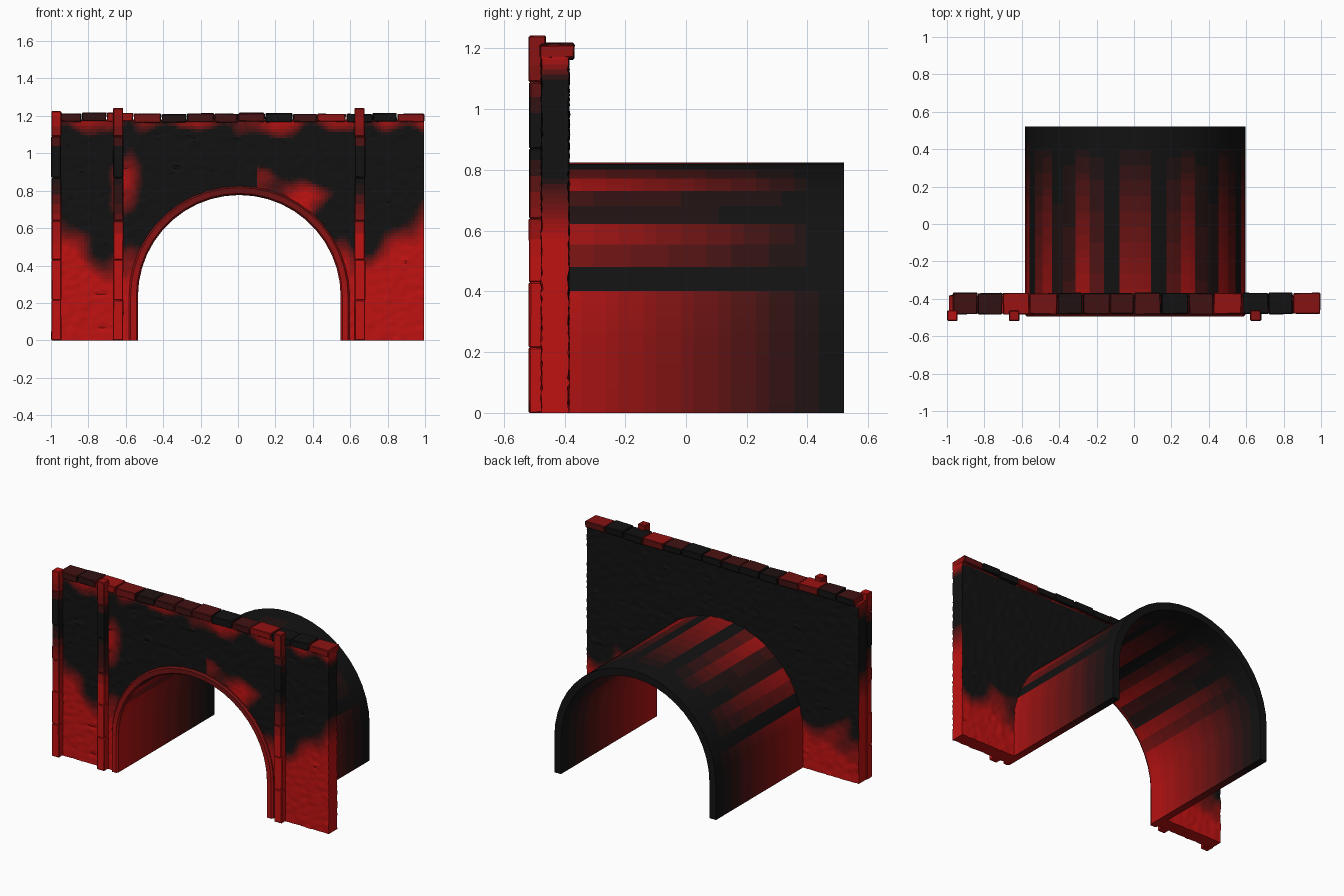
import bpy, bmesh, math, random
from mathutils import Vector, noise

if "Cube" in bpy.data.objects:
    bpy.data.objects.remove(bpy.data.objects["Cube"])

random.seed(4)
CX, SPRING = 0.007, 0.235           # arch centre x and springing height
R_IN, R_OUT = 0.542, 0.59
Y_FRONT, Y_BACK = -0.475, -0.387    # wall faces

# Shades from soot black to red
SHADES = 16
palette = []
for i in range(SHADES):
    t = i / (SHADES - 1)
    m = bpy.data.materials.new(f"soot_red_{i}")
    m.diffuse_color = (0.006 + 0.52 * t ** 1.5, 0.006, 0.006, 1)
    m.use_nodes = True
    m.node_tree.nodes["Principled BSDF"].inputs["Base Color"].default_value = m.diffuse_color
    palette.append(m)


def clamp(v):
    return max(0.0, min(1.0, v))


def blotch(x, z, f=5.0, s=0.0):
    return noise.noise(Vector((x * f + s, 3.3 + s, z * f)))


def arch_distance(x, z):
    dx = x - CX
    return (math.hypot(dx, z - SPRING) if z > SPRING else abs(dx)) - R_OUT


def facade_red(c):
    x, y, z = c
    n = blotch(x, z, 7)
    if y > -0.40 and z < 1.16:      # sooty rear face
        return clamp((0.30 - z) * 5 + 0.3 + n * 0.8)
    edge = 0.40 + 0.9 * max(0, abs(x) - 0.72)
    low = (edge - z) * 6 + 0.5 + n * 0.5
    high = (z - 1.13) * 9 + 0.2 + n * 0.9
    ring = 0.55 - arch_distance(x, z) * 6 + n * 1.1 if x > 0.1 else 0
    stain = 0.9 - math.hypot((x + 0.6) * 9, (z - 0.85) * 5) + n * 0.4
    return clamp(max(low, high, ring, stain))


def pier_red(c):
    n = blotch(c.x, c.z, 6, 2)
    return clamp(max((0.72 - c.z) * 3 + 0.4, (c.z - 1.0) * 3) + n * 0.5)


def tunnel_red(c):
    a = math.atan2(c.z - SPRING, c.x - CX)
    streak = 0.9 if c.z < 0.43 else 0.4 + 0.45 * math.sin(a * 13)
    if c.y < -0.47:
        return clamp(0.55 + (0.6 - c.z) * 0.7)
    return clamp(streak * (0.45 - c.y) / 0.85)


def finish(name, bm, colour):
    bmesh.ops.recalc_face_normals(bm, faces=bm.faces[:])
    for f in bm.faces:
        f.material_index = round(colour(f.calc_center_median()) * (SHADES - 1))
    me = bpy.data.meshes.new(name)
    bm.to_mesh(me)
    bm.free()
    for m in palette:
        me.materials.append(m)
    ob = bpy.data.objects.new(name, me)
    bpy.context.collection.objects.link(ob)
    bpy.ops.object.select_all(action='DESELECT')
    ob.select_set(True)
    bpy.context.view_layer.objects.active = ob
    bpy.ops.object.shade_smooth_by_angle(angle=0.55)
    return ob


def block(bm, lo, hi, jitter=0.0, cuts=0):
    geo = bmesh.ops.create_cube(bm, size=1)["verts"]
    for v in geo:
        v.co = Vector([lo[k] if v.co[k] < 0 else hi[k] for k in range(3)])
        v.co += Vector([random.uniform(-jitter, jitter) for _ in range(3)])
    edges = list({e for v in geo for e in v.link_edges})
    bmesh.ops.bevel(bm, geom=edges, offset=0.004, segments=1, affect='EDGES')


# Rough stone wall: two bumpy skins joined around the outline and arch opening
def build_wall():
    bm = bmesh.new()
    nx, nz, x0, x1, top = 120, 72, -0.99, 0.995, 1.18
    px = lambda i: x0 + (x1 - x0) * i / nx
    pz = lambda k: top * k / nz
    cells = {(i, k) for i in range(nx) for k in range(nz)
             if arch_distance(px(i + .5), pz(k + .5)) > -0.025}
    verts = {}

    def vert(i, k, side):
        if (i, k, side) not in verts:
            x, z = px(i), pz(k)
            bump = 0.006 * noise.noise(Vector((x * 28, side * 9, z * 55)))
            bump += random.uniform(-0.0025, 0.0025)
            y = (Y_BACK if side else Y_FRONT) + bump
            verts[i, k, side] = bm.verts.new((x, y, z))
        return verts[i, k, side]

    for i, k in cells:
        corners = [(i, k), (i + 1, k), (i + 1, k + 1), (i, k + 1)]
        bm.faces.new([vert(*c, 0) for c in corners])
        bm.faces.new([vert(*c, 1) for c in reversed(corners)])
        for n, (di, dk) in enumerate([(0, -1), (1, 0), (0, 1), (-1, 0)]):
            if (i + di, k + dk) not in cells:
                a, b = corners[n], corners[(n + 1) % 4]
                bm.faces.new([vert(*a, 0), vert(*a, 1), vert(*b, 1), vert(*b, 0)])
    finish("portal_wall", bm, facade_red)


# Barrel vault with a chamfered front lip
def build_tunnel():
    bm = bmesh.new()
    seg = 22

    def arch(r):
        pts = [(CX + r, 0)]
        pts += [(CX + r * math.cos(math.pi * i / seg),
                 SPRING + r * math.sin(math.pi * i / seg)) for i in range(seg + 1)]
        return pts + [(CX - r, 0)]

    ys = [(-0.495, 0.009), (-0.483, 0)] + [(-0.47 + 0.99 * i / 24, 0) for i in range(25)]
    rings = []
    for y, inset in ys:
        loop = arch(R_OUT - inset) + arch(R_IN + inset)[::-1]
        rings.append([bm.verts.new((x, y, z)) for x, z in loop])
    n = len(rings[0])
    for a, b in zip(rings, rings[1:]):
        for i in range(n):
            j = (i + 1) % n
            bm.faces.new((a[i], a[j], b[j], b[i]))
    for ring in (rings[0], rings[-1]):
        for i in range(n // 2 - 1):
            bm.faces.new((ring[i], ring[i + 1], ring[n - 2 - i], ring[n - 1 - i]))
    finish("tunnel_vault", bm, tunnel_red)


# Piers of stacked stones, slightly uneven
def build_pier(name, x0, x1, top):
    bm = bmesh.new()
    levels = [0, 0.215, 0.43, 0.64, 0.87, 1.09, top]
    for z0, z1 in zip(levels, levels[1:]):
        s = random.uniform(-0.003, 0.003)
        steps = 4
        block(bm, (x0 + s, -0.518 + abs(s), z0), (x1 + s, -0.462, z1), 0.001)
    # horizontal slices so the soot can fade along the height
    for i in range(1, 24):
        bmesh.ops.bisect_plane(bm, geom=bm.verts[:] + bm.edges[:] + bm.faces[:],
                               plane_co=(0, 0, i * 0.052), plane_no=(0, 0, 1))
    finish(name, bm, pier_red)


# Row of coping stones along the top
def build_coping():
    bm = bmesh.new()
    count = 14
    cuts = [-0.97] + [-0.97 + 1.965 * (i + random.uniform(-.12, .12)) / count
                      for i in range(1, count)] + [0.997]
    for a, b in zip(cuts, cuts[1:]):
        dz = random.uniform(-0.005, 0.004)
        block(bm, (a + .002, -0.482, 1.168 + dz), (b - .002, -0.369, 1.213 + dz), 0.003)
    finish("coping_stones", bm,
           lambda c: clamp(0.4 + 1.2 * blotch(c.x, 0, 5, 7) + (-0.25 if c.y > -0.4 else 0)))


build_wall()
build_tunnel()
build_pier("end_pier", -0.998, -0.945, 1.225)
build_pier("left_pier", -0.668, -0.614, 1.242)
build_pier("right_pier", 0.622, 0.678, 1.242)
build_coping()
